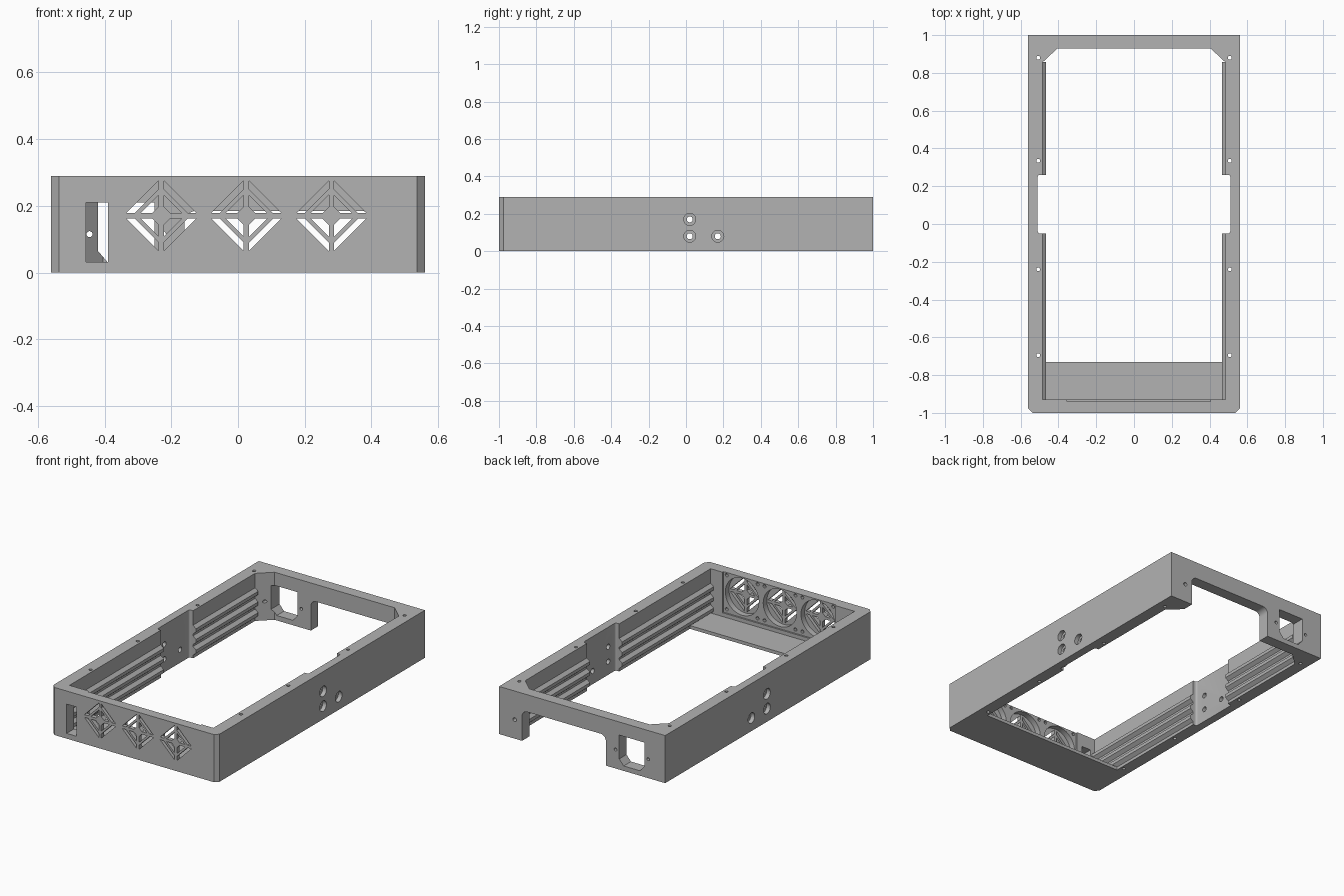
import bpy, bmesh, math

cube = bpy.data.objects.get("Cube")
if cube:
    bpy.data.objects.remove(cube)

grey = bpy.data.materials.new("plain grey")
grey.use_nodes = True
GREY = (0.45, 0.45, 0.45, 1)
grey.diffuse_color = GREY
grey.node_tree.nodes["Principled BSDF"].inputs["Base Color"].default_value = GREY

W, H, INNER, RAIL = 0.56, 0.29, 0.485, 0.465


def prism(bm, pts, axis, a, b):
    """Extrude a 2D outline along an axis from a to b."""
    place = {"x": lambda u, v, t: (t, u, v),
             "y": lambda u, v, t: (u, t, v),
             "z": lambda u, v, t: (u, v, t)}[axis]
    lo = [bm.verts.new(place(u, v, a)) for u, v in pts]
    hi = [bm.verts.new(place(u, v, b)) for u, v in pts]
    bm.faces.new(lo)
    bm.faces.new(hi[::-1])
    n = len(pts)
    for i in range(n):
        j = (i + 1) % n
        bm.faces.new((lo[j], lo[i], hi[i], hi[j]))


def rect(u0, u1, v0, v1, r=0.0, steps=5):
    """Rectangle outline, with rounded corners if r is given."""
    if not r:
        return [(u0, v0), (u1, v0), (u1, v1), (u0, v1)]
    pts = []
    for k, (cu, cv) in enumerate([(u1 - r, v1 - r), (u0 + r, v1 - r),
                                  (u0 + r, v0 + r), (u1 - r, v0 + r)]):
        for s in range(steps + 1):
            t = math.pi / 2 * (k + s / steps)
            pts.append((cu + r * math.cos(t), cv + r * math.sin(t)))
    return pts


def circle(u, v, r, n=24):
    return [(u + r * math.cos(math.tau * i / n), v + r * math.sin(math.tau * i / n))
            for i in range(n)]


def make(name, bm):
    bmesh.ops.recalc_face_normals(bm, faces=bm.faces)
    me = bpy.data.meshes.new(name)
    bm.to_mesh(me)
    bm.free()
    ob = bpy.data.objects.new(name, me)
    bpy.context.collection.objects.link(ob)
    me.materials.append(grey)
    return ob


def cut(target, bm):
    """Subtract the solids in bm from the target."""
    tool = make("cutter", bm)
    tool.hide_render = True
    mod = target.modifiers.new("cut", "BOOLEAN")
    mod.operation, mod.solver, mod.object = "DIFFERENCE", "EXACT", tool
    bpy.context.view_layer.objects.active = target
    bpy.ops.object.modifier_apply(modifier=mod.name)
    bpy.data.objects.remove(tool)


# Frame: outer block with chamfered front corners
c = 0.023
bm = bmesh.new()
prism(bm, [(-W + c, -1), (W - c, -1), (W, -1 + c), (W, 1), (-W, 1), (-W, -1 + c)],
      "z", 0, H)
frame = make("frame", bm)

# Main cavity with angled rear corners, leaving a floor strip at the front
for front, z0, z1 in ((-0.93, 0.02, 0.5), (-0.73, -0.1, 0.1)):
    bm = bmesh.new()
    prism(bm, [(-INNER, front), (INNER, front), (INNER, 0.855), (0.405, 0.93),
               (-0.405, 0.93), (-INNER, 0.855)], "z", z0, z1)
    cut(frame, bm)

# Thinned side walls in the middle
bm = bmesh.new()
prism(bm, rect(-0.51, 0.51, -0.05, 0.26, 0.012), "z", -0.1, 0.5)
cut(frame, bm)

# Rear opening with rounded top corners, and the socket hole
bm = bmesh.new()
prism(bm, rect(-0.16, 0.405, -0.2, 0.185, 0.035), "y", 0.8, 1.1)
prism(bm, [(-0.39, 0.03), (-0.28, 0.03), (-0.25, 0.065), (-0.25, 0.21),
           (-0.42, 0.21), (-0.42, 0.065)], "y", 0.8, 1.1)
for x in (-0.445, -0.225):
    prism(bm, circle(x, 0.115, 0.009, 16), "y", 0.8, 1.1)
prism(bm, circle(0.455, 0.115, 0.012, 16), "y", 0.8, 1.1)
cut(frame, bm)

# Front slot and the shallow recess behind the fans
bm = bmesh.new()
prism(bm, rect(-0.455, -0.39, 0.032, 0.21), "y", -1.1, -0.9)
prism(bm, rect(-0.355, 0.405, 0.043, 0.4), "y", -0.94, -0.9)
cut(frame, bm)

# Fan wells with corner screw holes
FANS, FZ = (-0.23, 0.025, 0.28), 0.17
bm = bmesh.new()
for fx in FANS:
    prism(bm, circle(fx, FZ, 0.113, 40), "y", -0.975, -0.9)
    for sx in (-1, 1):
        for sz in (-1, 1):
            prism(bm, circle(fx + sx * 0.104, FZ + sz * 0.104, 0.01, 12), "y", -0.97, -0.9)
cut(frame, bm)

# Diamond grilles: two slotted rings split by a cross
bm = bmesh.new()
h = 0.008
for fx in FANS:
    for r0, r1 in ((0.035, 0.07), (0.088, 0.113)):
        for sx in (-1, 1):
            for sz in (-1, 1):
                prism(bm, [(fx + sx * u, FZ + sz * v) for u, v in
                           ((h, r0 - h), (h, r1 - h), (r1 - h, h), (r0 - h, h))],
                      "y", -1.1, -0.95)
cut(frame, bm)

# Side button holes with counterbores, and vertical screw holes
SIDE = ((0.02, 0.17), (0.02, 0.08), (0.17, 0.08))
bm = bmesh.new()
for y, z in SIDE:
    for s in (-1, 1):
        prism(bm, circle(y, z, 0.032), "x", s * 0.535, s * 0.6)
for s in (-1, 1):
    for y in (0.88, 0.335, -0.24, -0.695):
        prism(bm, circle(s * 0.507, y, 0.01, 16), "z", -0.1, 0.5)
cut(frame, bm)
bm = bmesh.new()
for y, z in SIDE:
    prism(bm, circle(y, z, 0.016), "x", -0.7, 0.7)
cut(frame, bm)

# Rails: three sloped ribs along each inner wall, in two runs
bm = bmesh.new()
base = INNER + 0.004
for s in (-1, 1):
    for y0, y1 in ((-0.93, -0.05), (0.26, 0.858)):
        for z in (0.045, 0.11, 0.175):
            prism(bm, [(s * base, z - 0.03), (s * RAIL, z - 0.01),
                       (s * RAIL, z + 0.01), (s * base, z + 0.03)], "y", y0, y1)
make("rails", bm)

# Smooth bores with crisp edges
frame.data.shade_smooth()
frame.data.set_sharp_from_angle(angle=math.radians(30))
